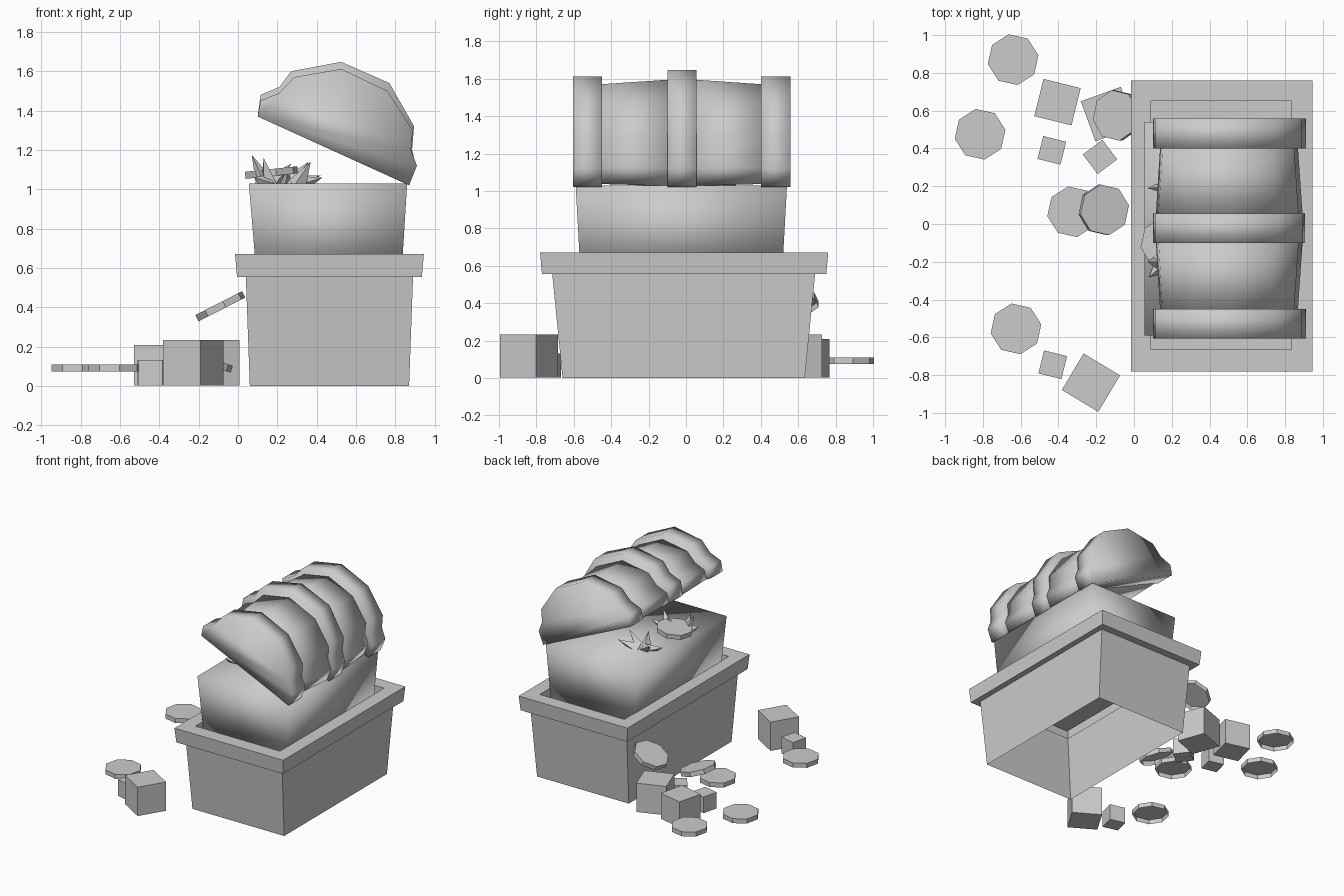
import bpy, bmesh, math
from mathutils import Vector, Matrix

if "Cube" in bpy.data.objects:
    bpy.data.objects.remove(bpy.data.objects["Cube"])


def finish(name, bm, smooth=False):
    bmesh.ops.recalc_face_normals(bm, faces=bm.faces)
    me = bpy.data.meshes.new(name)
    bm.to_mesh(me)
    bm.free()
    ob = bpy.data.objects.new(name, me)
    bpy.context.collection.objects.link(ob)
    for p in me.polygons:
        p.use_smooth = smooth
    return ob


def loft(name, rings, cap_start=True, cap_end=True, smooth=False):
    bm = bmesh.new()
    loops = [[bm.verts.new(p) for p in r] for r in rings]
    n = len(loops[0])
    for a, b in zip(loops, loops[1:]):
        for i in range(n):
            j = (i + 1) % n
            bm.faces.new((a[i], a[j], b[j], b[i]))
    if cap_start:
        bm.faces.new(loops[0][::-1])
    if cap_end:
        bm.faces.new(loops[-1])
    return finish(name, bm, smooth)


def rect(x0, x1, y0, y1, z):
    return [(x0, y0, z), (x1, y0, z), (x1, y1, z), (x0, y1, z)]


# Pedestal: open underneath, flared rim and recessed top
loft("pedestal", [
    rect(0.06, 0.87, -0.66, 0.635, 0.0),
    rect(0.04, 0.89, -0.715, 0.69, 0.555),
    rect(-0.005, 0.935, -0.77, 0.75, 0.555),
    rect(-0.015, 0.945, -0.78, 0.76, 0.67),
    rect(0.09, 0.835, -0.665, 0.65, 0.67),
    rect(0.09, 0.835, -0.665, 0.65, 0.575)], cap_start=False)

# Chest body, softly shaded tapered box
loft("chest_body", [rect(0.093, 0.832, -0.565, 0.515, 0.575),
                    rect(0.055, 0.86, -0.59, 0.54, 1.03)], smooth=True)

# Lid: tilted profiles in x, z
END = [(0.10, 1.37), (0.115, 1.45), (0.21, 1.49), (0.285, 1.57), (0.525, 1.612),
       (0.76, 1.50), (0.888, 1.30), (0.88, 1.20), (0.91, 1.12), (0.87, 1.02)]
MID = [(0.10, 1.37), (0.115, 1.48), (0.21, 1.52), (0.27, 1.60), (0.525, 1.648),
       (0.77, 1.54), (0.895, 1.32), (0.885, 1.20), (0.905, 1.12), (0.87, 1.02)]


def section(profile, y, s=1.0):
    cx, cz = 0.485, 1.195
    return [(cx + (x - cx) * s, y, cz + (z - cz) * s) for x, z in profile]


for name, prof, y0, y1 in [("lid_rib_front", END, -0.605, -0.45),
                           ("lid_rib_middle", MID, -0.10, 0.055),
                           ("lid_rib_back", END, 0.40, 0.558)]:
    loft(name, [section(prof, y0), section(prof, y1)], smooth=True)
for name, y_end, y_mid in [("lid_panel_front", -0.46, -0.09),
                           ("lid_panel_back", 0.41, 0.045)]:
    loft(name, [section(END, y_end, 0.90), section(END, y_mid, 0.96)], smooth=True)


# Coins: eight-sided, open underneath
def coin(name, x, y, z=0.092, tilt=0, spin=10):
    def ring(h):
        return [(0.136 * math.cos(math.radians(spin + 45 * i)),
                 0.136 * math.sin(math.radians(spin + 45 * i)), h) for i in range(8)]
    ob = loft(name, [ring(-0.018), ring(0.018)], cap_start=False)
    ob.data.transform(Matrix.Translation((x, y, z)) @
                      Matrix.Rotation(math.radians(tilt), 4, 'Y'))


for i, c in enumerate([(-0.64, 0.87), (-0.815, 0.475), (-0.625, -0.555), (-0.325, 0.065),
                       (-0.16, 0.075, 0.125, 17), (-0.09, 0.575, 0.405, -27),
                       (0.17, -0.10, 1.085, -6)]):
    coin(f"coin_{i + 1}", *c)


# Loose blocks on the ground
def block(name, x, y, size, height, angle):
    h = size / 2
    ob = loft(name, [rect(-h, h, -h, h, 0.003), rect(-h, h, -h, h, height)])
    ob.data.transform(Matrix.Translation((x, y, 0)) @
                      Matrix.Rotation(math.radians(angle), 4, 'Z'))


for i, b in enumerate([(-0.405, 0.645, 0.203, 0.208, -14), (-0.137, 0.582, 0.225, 0.233, 20),
                       (-0.228, -0.84, 0.225, 0.233, -31), (-0.435, 0.39, 0.125, 0.132, -14),
                       (-0.18, 0.355, 0.13, 0.132, 37), (-0.43, -0.745, 0.125, 0.132, -14)]):
    block(f"block_{i + 1}", *b)


# Gem shards: four-sided spikes from a base point to a tip
def shard(name, base, tip, r):
    base, tip = Vector(base), Vector(tip)
    d = tip - base
    bm = bmesh.new()
    bmesh.ops.create_cone(bm, cap_ends=True, segments=4, radius1=r, radius2=0, depth=d.length)
    bm.transform(Matrix.Translation((base + tip) / 2) @ d.to_track_quat('Z', 'Y').to_matrix().to_4x4())
    finish(name, bm)


SHARDS = [((0.22, 0.20, 1.02), (0.13, 0.28, 1.10)), ((0.22, 0.20, 1.02), (0.07, 0.19, 1.07)),
          ((0.22, 0.20, 1.02), (0.26, 0.10, 1.12)), ((0.26, 0.20, 1.02), (0.36, 0.20, 1.14)),
          ((0.26, 0.22, 1.02), (0.42, 0.26, 1.07)), ((0.14, -0.20, 1.02), (0.07, -0.20, 1.175)),
          ((0.16, -0.21, 1.02), (0.13, -0.25, 1.16)), ((0.16, -0.20, 1.02), (0.27, -0.14, 1.13)),
          ((0.15, -0.22, 1.03), (0.08, -0.28, 1.06)), ((0.30, -0.22, 1.02), (0.37, -0.24, 1.14)),
          ((0.30, -0.20, 1.02), (0.43, -0.18, 1.06))]
for i, (b, t) in enumerate(SHARDS):
    shard(f"gem_shard_{i + 1}", b, t, 0.05)
